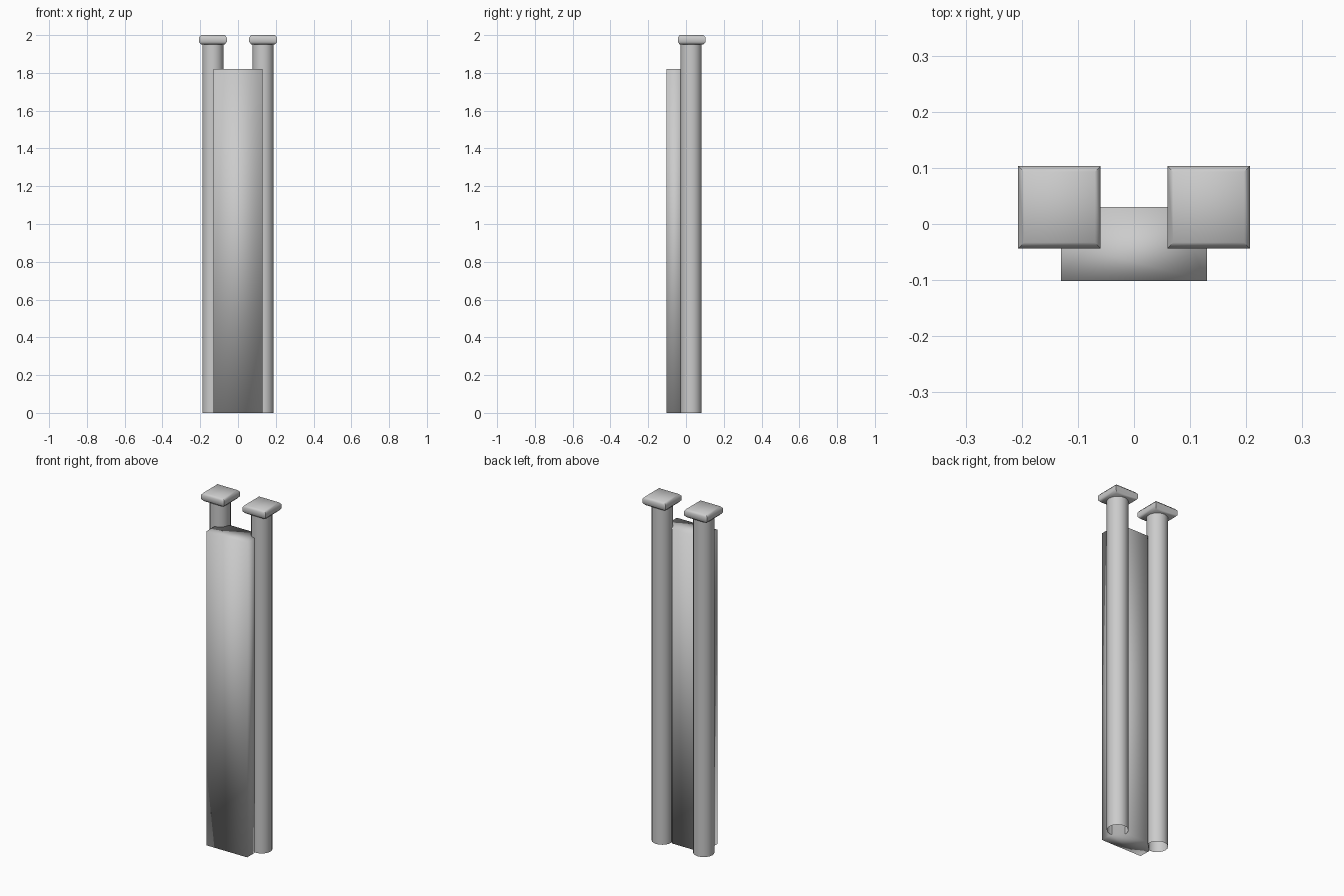
import bpy, bmesh, math

if "Cube" in bpy.data.objects:
    bpy.data.objects.remove(bpy.data.objects["Cube"])


def loft(name, rings, cap_bottom=True, cap_top=True, angle=None):
    """Skin a stack of equal-length point rings into one mesh object."""
    bm = bmesh.new()
    loops = [[bm.verts.new(p) for p in ring] for ring in rings]
    n = len(loops[0])
    for a, b in zip(loops, loops[1:]):
        for i in range(n):
            j = (i + 1) % n
            bm.faces.new((a[i], a[j], b[j], b[i]))
    if cap_bottom:
        bm.faces.new(loops[0][::-1])
    if cap_top:
        bm.faces.new(loops[-1])
    mesh = bpy.data.meshes.new(name)
    bm.to_mesh(mesh)
    bm.free()
    obj = bpy.data.objects.new(name, mesh)
    bpy.context.collection.objects.link(obj)
    bpy.ops.object.select_all(action='DESELECT')
    obj.select_set(True)
    bpy.context.view_layer.objects.active = obj
    if angle is None:
        bpy.ops.object.shade_smooth()
    else:
        bpy.ops.object.shade_smooth_by_angle(angle=angle)
    return obj


def circle(cx, cy, r, z, n=20):
    return [(cx + r * math.cos(2 * math.pi * i / n),
             cy + r * math.sin(2 * math.pi * i / n), z) for i in range(n)]


def square(cx, cy, h, z):
    return [(cx + sx * h, cy + sy * h, z)
            for sx, sy in ((-1, -1), (1, -1), (1, 1), (-1, 1))]


POST_X, POST_Y = 0.133, 0.03

for side, s in (("left", -1), ("right", 1)):
    x = s * POST_X
    # round hollow post, open at the foot
    loft(f"{side}_post",
         [circle(x, POST_Y - 0.003, 0.056, z) for z in (0, 1.96)],
         cap_bottom=False, angle=math.radians(40))
    # square cap with bevelled upper and lower rims
    cap = ((0.062, 1.95), (0.0735, 1.963), (0.0735, 1.988), (0.063, 2.0))
    loft(f"{side}_post_cap",
         [square(x, POST_Y, h, z) for h, z in cap],
         angle=math.radians(60))

# front panel: flat face, chamfered rear corners running into the posts
profile = [(-0.13, -0.102), (0.13, -0.102), (0.13, -0.034),
           (0.068, 0.03), (-0.068, 0.03), (-0.13, -0.034)]
loft("front_panel", [[(x, y, z) for x, y in profile] for z in (0, 1.82)])
